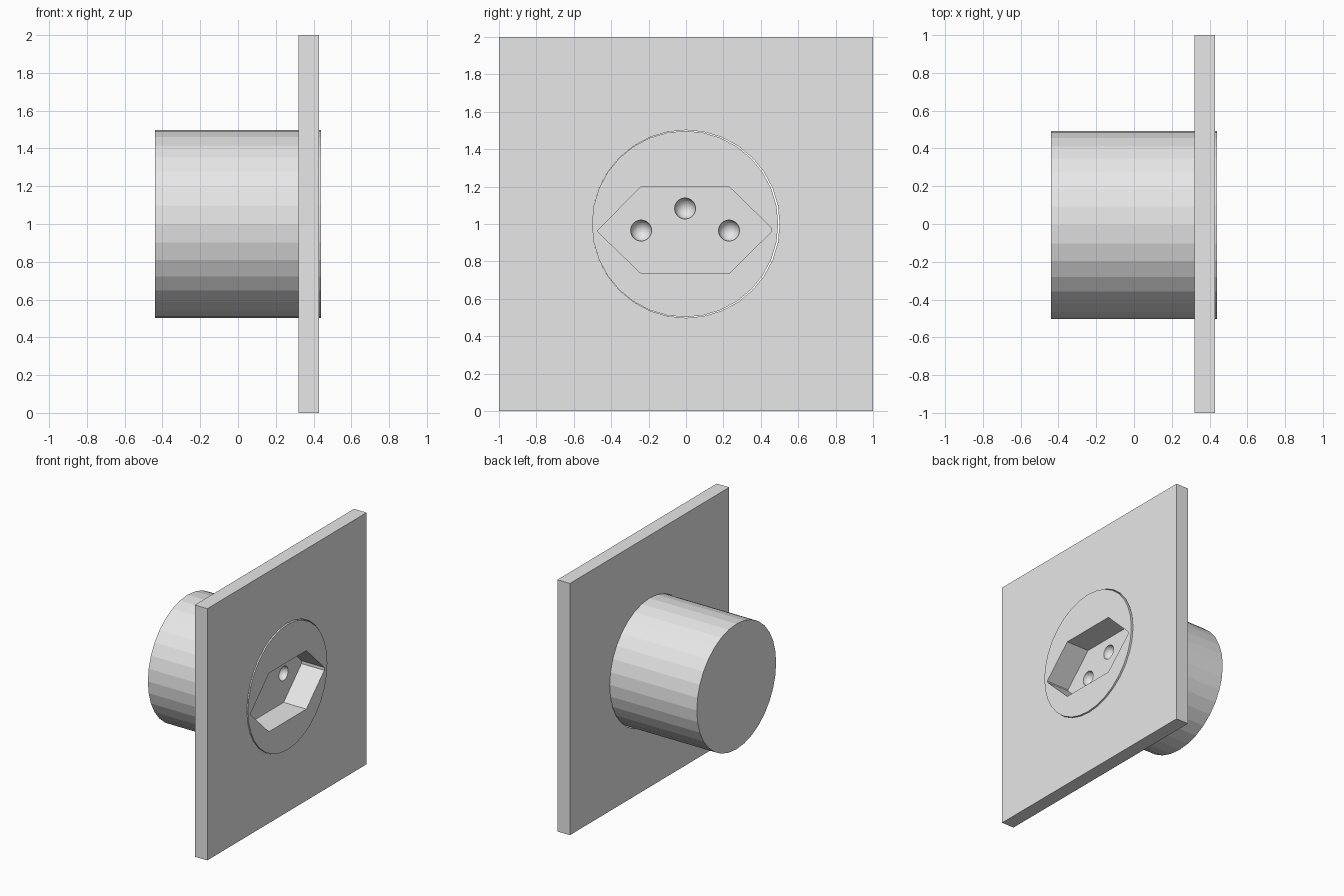
import bpy, bmesh, math

if "Cube" in bpy.data.objects:
    bpy.data.objects.remove(bpy.data.objects["Cube"])

grey = bpy.data.materials.new("light grey plastic")
grey.diffuse_color = (0.8, 0.8, 0.8, 1)
grey.use_nodes = True
grey.node_tree.nodes["Principled BSDF"].inputs["Base Color"].default_value = grey.diffuse_color


def make_object(name, bm):
    bmesh.ops.recalc_face_normals(bm, faces=bm.faces)
    mesh = bpy.data.meshes.new(name)
    bm.to_mesh(mesh)
    bm.free()
    mesh.materials.append(grey)
    obj = bpy.data.objects.new(name, mesh)
    bpy.context.collection.objects.link(obj)
    return obj


def prism(name, outline, x0, x1):
    """Extrude a (y, z) outline along x."""
    bm = bmesh.new()
    face = bm.faces.new([bm.verts.new((x0, y, z)) for y, z in outline])
    out = bmesh.ops.extrude_face_region(bm, geom=[face])
    verts = [g for g in out["geom"] if isinstance(g, bmesh.types.BMVert)]
    bmesh.ops.translate(bm, verts=verts, vec=(x1 - x0, 0, 0))
    return make_object(name, bm)


def circle(cy, cz, r, n=32):
    return [(cy + r * math.cos(2 * math.pi * i / n),
             cz + r * math.sin(2 * math.pi * i / n)) for i in range(n)]


def ball(name, x, y, z, r):
    bm = bmesh.new()
    bmesh.ops.create_uvsphere(bm, u_segments=32, v_segments=16, radius=r)
    bmesh.ops.translate(bm, verts=bm.verts, vec=(x, y, z))
    return make_object(name, bm)


def cut(obj, cutter):
    """Subtract the cutter, then remove it."""
    cutter.hide_render = True
    mod = obj.modifiers.new("cut", 'BOOLEAN')
    mod.operation = 'DIFFERENCE'
    mod.solver = 'EXACT'
    mod.object = cutter
    bpy.context.view_layer.objects.active = obj
    bpy.ops.object.modifier_apply(modifier=mod.name)
    bpy.data.objects.remove(cutter, do_unlink=True)


# Square wall plate with a round opening
plate = prism("wall_plate", [(-1, 0), (1, 0), (1, 2), (-1, 2)], 0.32, 0.43)
cut(plate, prism("opening_cutter", circle(-0.001, 1.0, 0.502), 0.2, 0.6))

# Round socket body, standing slightly proud of the plate
body = prism("socket_body", circle(-0.005, 1.0, 0.498), -0.44, 0.44)

# Six-sided plug recess with slightly blunted side points
floor_x = 0.24
recess = [(-0.24, 1.20), (0.23, 1.20), (0.455, 0.98), (0.455, 0.957),
          (0.23, 0.735), (-0.24, 0.735), (-0.47, 0.957), (-0.47, 0.967)]
cut(body, prism("recess_cutter", recess, floor_x, 0.6))

# Three rounded pin holes in the recess floor
for y, z in [(-0.24, 0.965), (-0.005, 1.083), (0.23, 0.965)]:
    cut(body, ball("pin_cutter", floor_x, y, z, 0.056))
